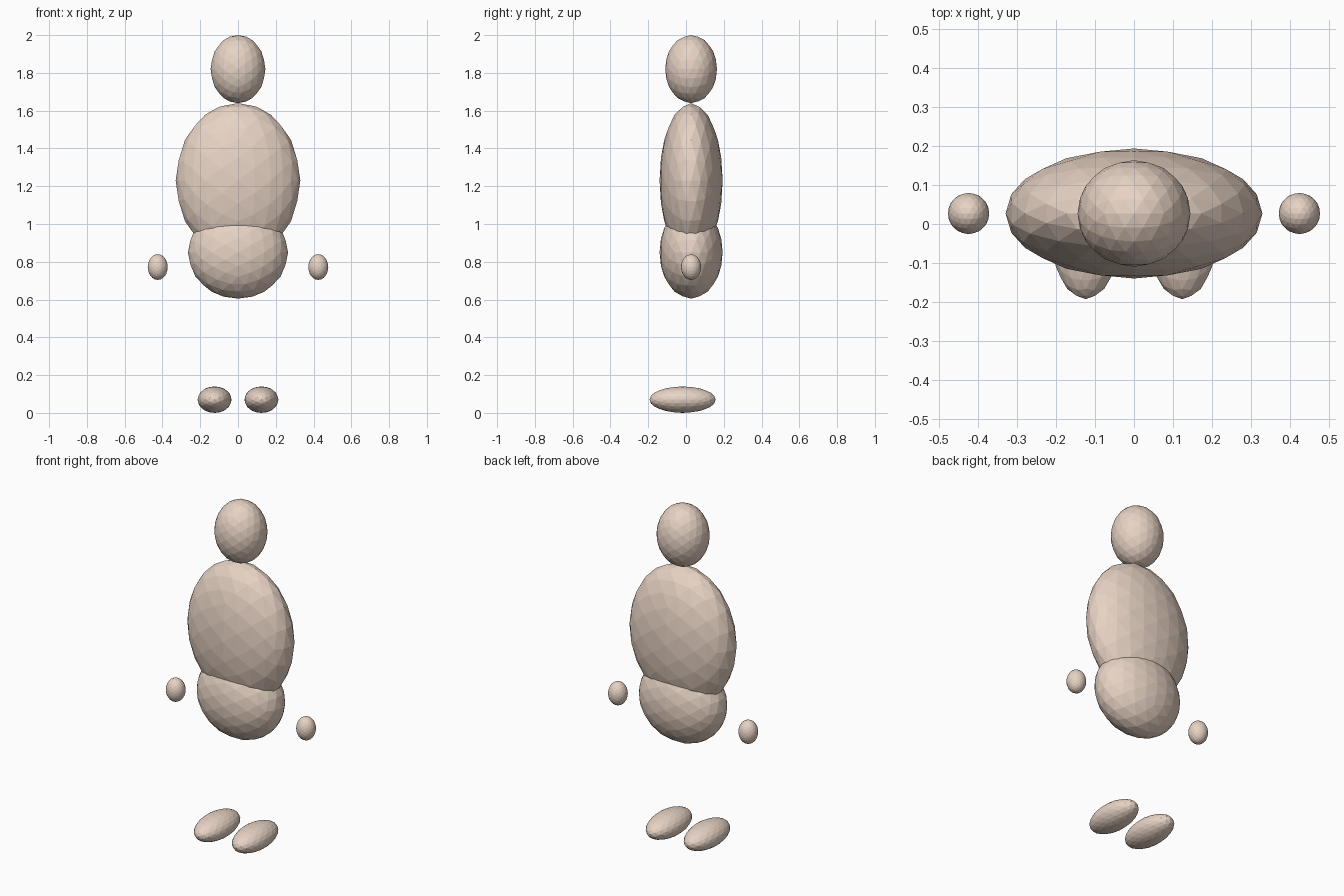
import bpy
import bmesh
from mathutils import Matrix

cube = bpy.data.objects.get("Cube")
if cube:
    bpy.data.objects.remove(cube, do_unlink=True)

# One warm beige for the whole figure
beige = bpy.data.materials.new("warm_beige")
beige.use_nodes = True
colour = (0.8, 0.65, 0.55, 1)
beige.diffuse_color = colour
for node in beige.node_tree.nodes:
    if node.type == 'BSDF_PRINCIPLED':
        node.inputs["Base Color"].default_value = colour


def edge_up_rotation():
    """Rotation that puts an icosahedron edge on top, running along x."""
    bm = bmesh.new()
    bmesh.ops.create_icosphere(bm, subdivisions=1, radius=1)
    top = max(bm.verts, key=lambda v: v.co.z)
    a, b = top.co.copy(), top.link_edges[0].other_vert(top).co.copy()
    bm.free()
    z = (a + b).normalized()
    x = (b - a).normalized()
    return Matrix((x, z.cross(x), z))


TURN = edge_up_rotation()


def ellipsoid(name, centre, radii):
    """Flat-shaded faceted ellipsoid."""
    bm = bmesh.new()
    bmesh.ops.create_icosphere(bm, subdivisions=3, radius=1)
    for v in bm.verts:
        p = TURN @ v.co
        v.co = [p[i] * radii[i] for i in range(3)]
    mesh = bpy.data.meshes.new(name)
    bm.to_mesh(mesh)
    bm.free()
    mesh.materials.append(beige)
    obj = bpy.data.objects.new(name, mesh)
    obj.location = centre
    bpy.context.collection.objects.link(obj)


# Body core
MID = 0.027
ellipsoid("head", (0, MID, 1.82), (0.145, 0.137, 0.18))
ellipsoid("torso", (0, MID, 1.23), (0.33, 0.167, 0.41))
ellipsoid("pelvis", (0, MID, 0.85), (0.265, 0.167, 0.245))

# Paired hands and feet
for side, s in (("left", 1), ("right", -1)):
    ellipsoid(side + "_hand", (s * 0.425, MID, 0.772), (0.053, 0.053, 0.068))
    ellipsoid(side + "_foot", (s * 0.124, -0.018, 0.07), (0.09, 0.175, 0.07))
